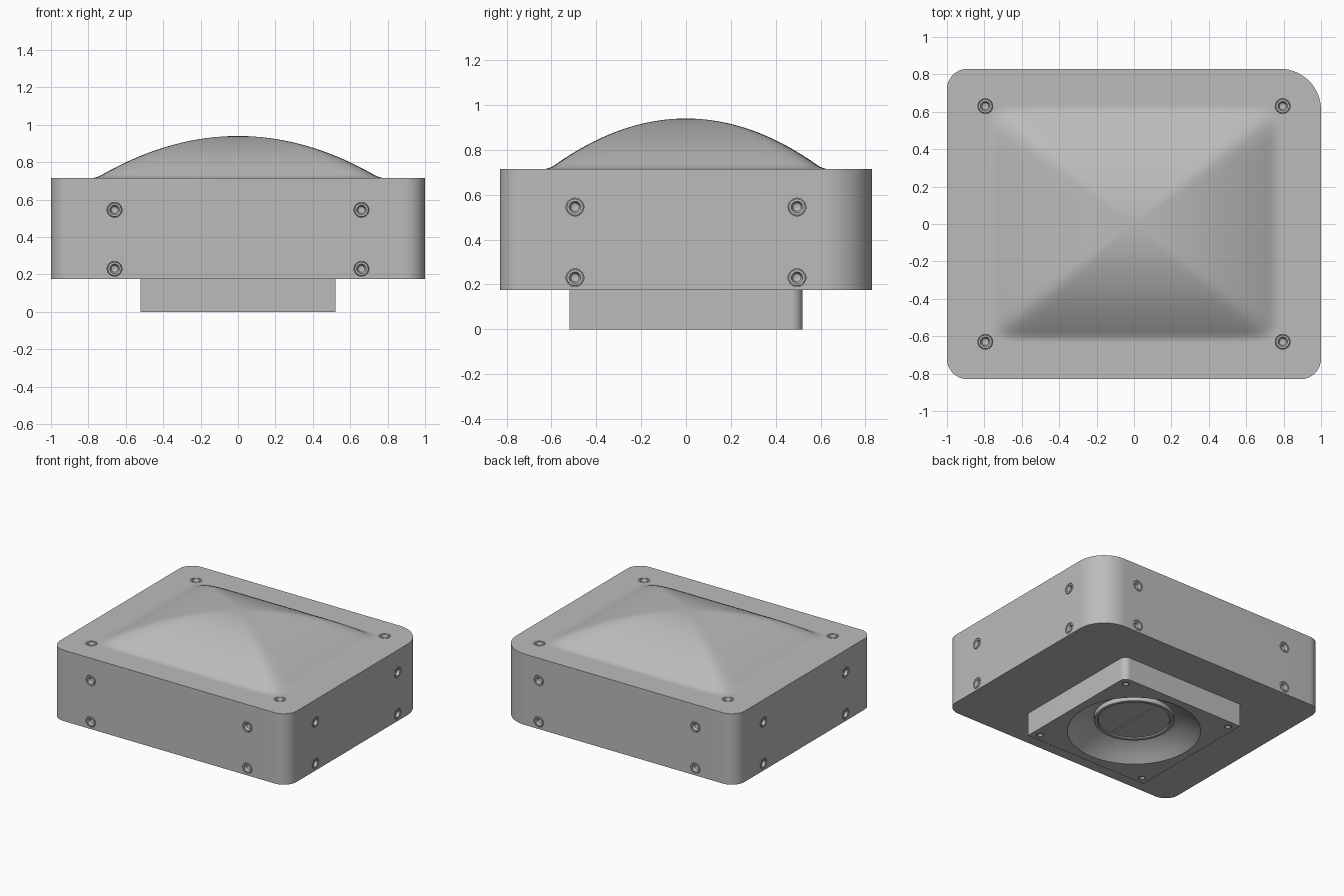
import bpy, bmesh, math
from mathutils import Matrix, Vector

if "Cube" in bpy.data.objects:
    bpy.data.objects.remove(bpy.data.objects["Cube"])

grey = bpy.data.materials.new("plain_grey")
grey.use_nodes = True
grey.diffuse_color = (0.5, 0.5, 0.5, 1)
grey.node_tree.nodes["Principled BSDF"].inputs["Base Color"].default_value = (0.5, 0.5, 0.5, 1)


def finish(name, bm):
    bmesh.ops.recalc_face_normals(bm, faces=bm.faces)
    mesh = bpy.data.meshes.new(name)
    bm.to_mesh(mesh)
    bm.free()
    mesh.materials.append(grey)
    ob = bpy.data.objects.new(name, mesh)
    bpy.context.collection.objects.link(ob)
    return ob


def activate(ob):
    bpy.ops.object.select_all(action='DESELECT')
    ob.select_set(True)
    bpy.context.view_layer.objects.active = ob


def smooth(ob, angle=30):
    activate(ob)
    bpy.ops.object.shade_smooth_by_angle(angle=math.radians(angle))
    return ob


def cut(ob, cutter):
    mod = ob.modifiers.new("cut", 'BOOLEAN')
    mod.operation = 'DIFFERENCE'
    mod.solver = 'EXACT'
    mod.object = cutter
    activate(ob)
    bpy.ops.object.modifier_apply(modifier=mod.name)
    bpy.data.objects.remove(cutter)


def lathe(bm, profile, steps=24, matrix=Matrix()):
    """Spin (radius, height) points around the local z axis."""
    rings = []
    for r, z in profile:
        if r == 0:
            rings.append([bm.verts.new(matrix @ Vector((0, 0, z)))] * steps)
        else:
            rings.append([bm.verts.new(matrix @ Vector((r * math.cos(a), r * math.sin(a), z)))
                          for a in (math.tau * i / steps for i in range(steps))])
    for low, high in zip(rings, rings[1:]):
        for i in range(steps):
            j = (i + 1) % steps
            corners = list(dict.fromkeys((low[i], low[j], high[j], high[i])))
            bm.faces.new(corners)


def rounded_prism(name, hx, hy, z0, z1, radii):
    """Box with its own radius on each vertical edge, counter-clockwise from +x +y."""
    bm = bmesh.new()
    verts = []
    for k, ((sx, sy), r) in enumerate(zip(((1, 1), (-1, 1), (-1, -1), (1, -1)), radii)):
        n = 14 if r else 0
        for i in range(n + 1):
            a = math.pi / 2 * (k + i / max(n, 1))
            verts.append(bm.verts.new((sx * (hx - r) + r * math.cos(a),
                                       sy * (hy - r) + r * math.sin(a), z0)))
    face = bm.faces.new(verts)
    top = bmesh.ops.extrude_face_region(bm, geom=[face])["geom"]
    bmesh.ops.translate(bm, vec=(0, 0, z1 - z0),
                        verts=[v for v in top if isinstance(v, bmesh.types.BMVert)])
    return finish(name, bm)


# Recessed screws: each place is a position, an outward direction and a size
HOLE = [(0, -0.03), (0.04, -0.03), (0.04, 0.02), (0, 0.02)]
SCREW = [(0.038, -0.03), (0.038, -0.003), (0.036, 0), (0.026, 0), (0.018, -0.02), (0, -0.027)]


def place(pos, normal, size):
    turn = Vector(normal).to_track_quat('Z', 'Y').to_matrix().to_4x4()
    return Matrix.Translation(pos) @ turn @ Matrix.Scale(size, 4)


def add_screws(name, ob, places):
    holes, heads = bmesh.new(), bmesh.new()
    for p in places:
        lathe(holes, HOLE, matrix=place(*p))
        lathe(heads, SCREW, matrix=place(*p))
    cut(ob, finish("hole_cutter", holes))
    smooth(finish(name, heads))


# Housing with one larger rounded corner
HX, HY, Z0, Z1 = 1.0, 0.83, 0.175, 0.715
housing = rounded_prism("housing", HX, HY, Z0, Z1, (0.22, 0.11, 0.11, 0.11))
places = []
for s in (1, -1):
    for t in (1, -1):
        places.append(((0.795 * s, 0.63 * t, Z1), (0, 0, 1), 1))
        for z in (0.545, 0.23):
            places.append(((0.66 * s, HY * t, z), (0, t, 0), 1))
            places.append(((HX * s, 0.495 * t, z), (s, 0, 0), 1))
add_screws("housing_screws", housing, places)
smooth(housing)

# Pillow-shaped crown: four curved sides meeting in soft ridges, flared at the foot
CX, CY, RISE, FLARE, POWER = 0.79, 0.635, 0.225, 0.92, 14
SIDE, RINGS = 32, 28


def crown_height(t):
    if t < FLARE:
        return RISE * (1 - t * t / FLARE)
    return RISE * (1 - t) ** 2 / (1 - FLARE)


outline = []
for k in range(4):
    for i in range(SIDE):
        w = math.sin(math.pi / 2 * (2 * i / SIDE - 1))
        u, v = ((1, w), (-w, 1), (-1, -w), (w, -1))[k]
        norm = (abs(u) ** POWER + abs(v) ** POWER) ** (1 / POWER)
        outline.append((CX * u / norm, CY * v / norm))
bm = bmesh.new()
apex = bm.verts.new((0, 0, Z1 + RISE))
previous = [apex] * len(outline)
for n in range(1, RINGS + 1):
    t = math.sin(math.pi / 2 * n / RINGS)
    ring = [bm.verts.new((x * t, y * t, Z1 + crown_height(t))) for x, y in outline]
    for i in range(len(ring)):
        j = (i + 1) % len(ring)
        bm.faces.new(list(dict.fromkeys((previous[i], ring[i], ring[j], previous[j]))))
    previous = ring
bm.faces.new(previous)
smooth(finish("crown", bm), 50)

# Square foot with a bowl in its underside
foot = rounded_prism("foot", 0.52, 0.52, 0, Z0, (0.05, 0, 0, 0))
bm = bmesh.new()
lathe(bm, [(0, -0.05), (0.46, -0.05), (0.46, 0), (0.42, 0.036), (0.37, 0.072),
           (0.32, 0.1), (0.27, 0.12), (0, 0.12)], 64)
cut(foot, finish("bowl_cutter", bm))
add_screws("foot_screws", foot, [((0.46 * s, 0.46 * t, 0), (0, 0, -1), 0.7)
                                 for s in (1, -1) for t in (1, -1)])
smooth(foot)

# Round port inside the bowl: a raised rim and a disc with a thin slot
bm = bmesh.new()
lathe(bm, [(0.25, 0.12), (0.25, 0.084), (0.254, 0.08), (0.271, 0.08), (0.275, 0.084), (0.275, 0.12)], 64)
smooth(finish("port_rim", bm))

bm = bmesh.new()
lathe(bm, [(0, 0.12), (0.246, 0.12), (0.246, 0.09), (0, 0.09)], 64)
disc = finish("port_disc", bm)
bm = bmesh.new()
bmesh.ops.create_cube(bm, size=1, matrix=Matrix.Translation((0, 0, 0.09)) @ Matrix.Diagonal((0.008, 0.6, 0.02, 1)))
cut(disc, finish("slot_cutter", bm))
smooth(disc)
